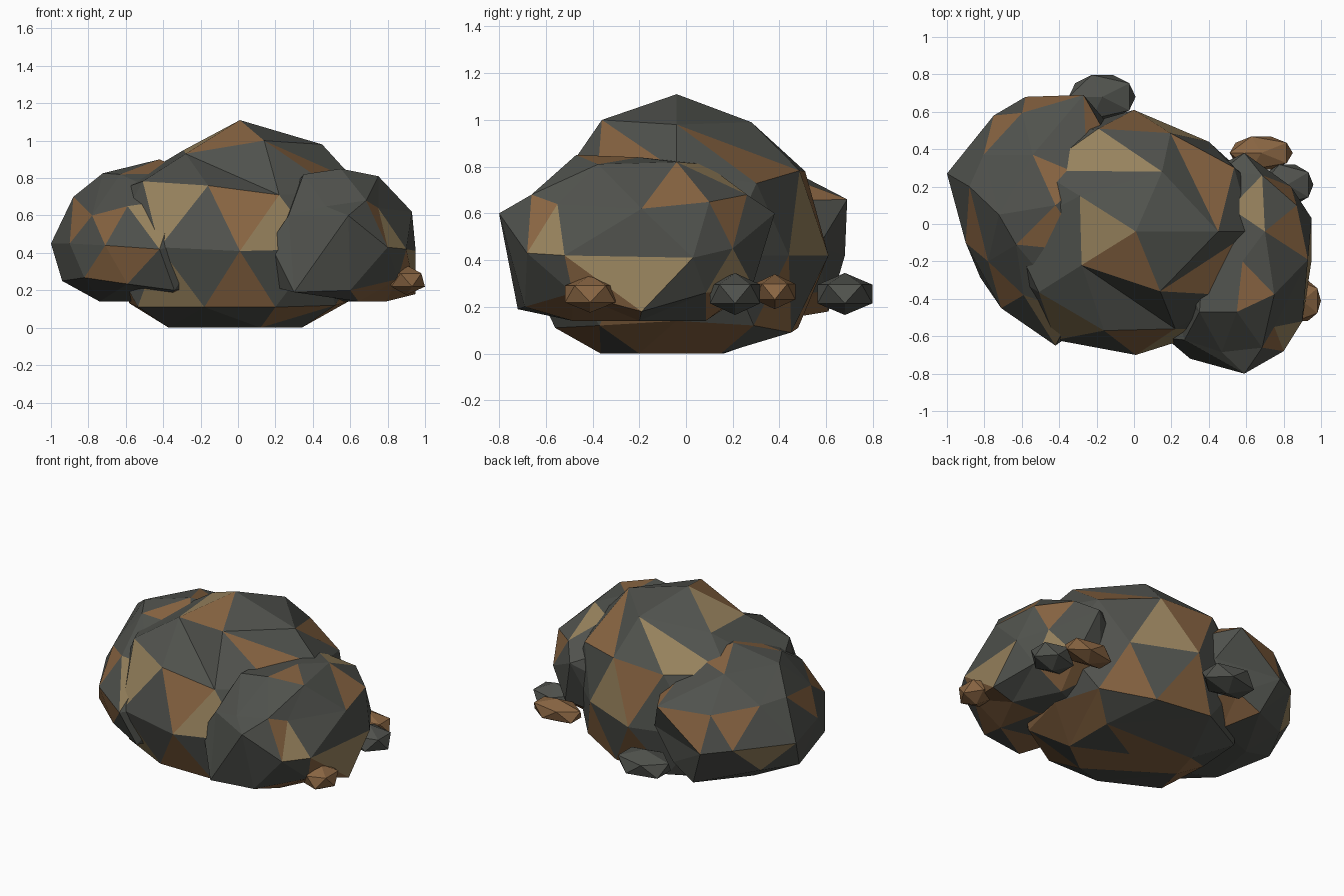
import bpy, bmesh, math, random
from mathutils import Vector, Matrix

random.seed(4)


def material(name, color):
    m = bpy.data.materials.new(name)
    m.diffuse_color = (*color, 1)
    return m


GREY = material("grey_stone", (0.08, 0.084, 0.074))
BROWN = material("brown_stone", (0.25, 0.13, 0.055))
TAN = material("tan_stone", (0.31, 0.225, 0.11))


def rock(name, center, radii, subdiv, floor=0.0, corners=(), brown=(), tan=(),
         base=0):
    """Faceted ellipsoid, flattened underneath, with chosen corners and patches."""
    bm = bmesh.new()
    bmesh.ops.create_icosphere(bm, subdivisions=subdiv, radius=1)
    bmesh.ops.rotate(bm, verts=bm.verts, cent=(0, 0, 0),
                     matrix=Matrix.Rotation(math.radians(36), 3, 'Z'))
    c = Vector(center)
    for v in bm.verts:
        v.co = Vector([a * r for a, r in zip(v.co, radii)]) + c
        v.co.z = max(v.co.z, floor)
    # pull the nearest free corner to each measured corner
    free = list(bm.verts)
    for p in corners:
        v = min(free, key=lambda q: (q.co - Vector(p)).length)
        v.co = p
        free.remove(v)
    # colour patches, with scattered brown on the undersides
    for f in bm.faces:
        f.smooth = False
        low = subdiv > 1 and f.calc_center_median().z < 0.28
        f.material_index = 1 if low and random.random() < 0.4 else base
    for spots, index in ((brown, 1), (tan, 2)):
        for p in spots:
            f = min(bm.faces, key=lambda q: (q.calc_center_median() - Vector(p)).length)
            f.material_index = index
    bmesh.ops.recalc_face_normals(bm, faces=bm.faces)
    me = bpy.data.meshes.new(name)
    bm.to_mesh(me)
    bm.free()
    for m in (GREY, BROWN, TAN):
        me.materials.append(m)
    ob = bpy.data.objects.new(name, me)
    bpy.context.collection.objects.link(ob)
    return ob


# Central boulder
rock("main_boulder", (0, -0.04, 0.42), (0.74, 0.65, 0.69), 2, 0.0,
     corners=[(0.01, -0.04, 1.11), (0.14, -0.36, 1.0), (0.45, -0.04, 0.98),
              (0.15, 0.28, 0.99), (-0.29, 0.15, 0.95), (-0.28, -0.22, 0.93),
              (0.01, -0.70, 0.41), (-0.42, -0.62, 0.43), (0.0, 0.61, 0.42),
              (-0.16, -0.57, 0.76), (0.22, -0.56, 0.71), (-0.19, 0.51, 0.78),
              (-0.18, -0.56, 0.11), (0.2, -0.56, 0.11), (0.2, 0.45, 0.09),
              (0.40, 0.44, 0.42), (-0.58, -0.04, 0.13), (0.52, 0.29, 0.12),
              (0.52, -0.37, 0.12), (-0.2, 0.48, 0.11), (0.59, -0.04, 0.14),
              (-0.37, -0.04, 0.0), (0.34, -0.2, 0.0), (0.34, 0.15, 0.0)],
     brown=[(0.33, -0.28, 0.93), (-0.05, -0.22, 1.01), (0.03, -0.62, 0.62),
            (0, -0.62, 0.2), (0.35, 0.3, 0.88), (0.5, 0.25, 0.75),
            (0.1, 0.5, 0.2), (-0.1, 0.55, 0.6), (0.3, -0.45, 0.07)],
     tan=[(-0.35, -0.55, 0.63), (0.2, -0.6, 0.5), (-0.2, 0.05, 1.0),
          (-0.13, 0.32, 0.9), (0.25, 0.52, 0.5), (0.35, 0.45, 0.45),
          (-0.3, -0.5, 0.1)])

# Boulder leaning on the left side
rock("left_boulder", (-0.46, 0.05, 0.46), (0.5, 0.64, 0.43), 2, 0.14,
     corners=[(-1.0, 0.27, 0.45), (-0.75, 0.58, 0.45), (-0.58, 0.68, 0.42),
              (-0.27, 0.69, 0.66), (-0.9, -0.1, 0.45), (-0.71, -0.45, 0.44),
              (-0.42, -0.65, 0.42), (-0.88, 0.2, 0.70), (-0.63, -0.11, 0.82),
              (-0.42, 0.1, 0.9), (-0.94, 0.15, 0.25), (-0.34, -0.58, 0.2),
              (-0.59, -0.38, 0.65), (-0.78, -0.2, 0.6), (-0.74, -0.1, 0.14),
              (-0.48, 0.61, 0.18)],
     brown=[(-0.5, 0.3, 0.88), (-0.65, 0.52, 0.65), (-0.25, 0.55, 0.7),
            (-0.47, 0, 0.88), (-0.72, -0.35, 0.6), (-0.85, -0.1, 0.55),
            (-0.7, -0.4, 0.32), (-0.55, -0.5, 0.25), (-0.5, 0.6, 0.5)],
     tan=[(-0.5, -0.5, 0.55), (-0.8, 0.45, 0.33)])

# Boulder leaning on the right side
rock("right_boulder", (0.58, -0.2, 0.47), (0.4, 0.57, 0.4), 2, 0.14,
     corners=[(0.59, -0.8, 0.6), (0.8, -0.68, 0.43), (0.93, -0.19, 0.62),
              (0.95, 0.03, 0.41), (0.90, -0.52, 0.42), (0.59, 0.38, 0.6),
              (0.55, -0.47, 0.85), (0.35, -0.47, 0.82), (0.7, -0.04, 0.82),
              (0.58, -0.2, 0.84), (0.27, -0.62, 0.6), (0.17, -0.61, 0.45),
              (0.3, -0.72, 0.19), (0.6, -0.69, 0.2), (0.95, -0.19, 0.18),
              (0.84, 0.2, 0.45), (0.75, -0.55, 0.64), (0.18, -0.5, 0.22)],
     brown=[(0.65, -0.35, 0.82), (0.72, 0.2, 0.65), (0.7, -0.62, 0.6),
            (0.85, -0.1, 0.7), (0.85, -0.45, 0.28), (0.4, -0.6, 0.16)],
     tan=[(0.65, 0.05, 0.77), (0.93, -0.2, 0.35), (0.82, -0.58, 0.5),
          (0.75, 0.2, 0.35)])

# Pebbles: centre, half extents, colour slot
PEBBLES = [((0.90, -0.41, 0.255), (0.10, 0.11, 0.08), 1),
           ((0.82, 0.21, 0.255), (0.14, 0.11, 0.09), 0),
           ((0.68, 0.38, 0.265), (0.17, 0.09, 0.075), 1),
           ((-0.17, 0.68, 0.255), (0.18, 0.12, 0.09), 0)]
for i, (c, (hx, hy, hz), slot) in enumerate(PEBBLES):
    rock(f"pebble_{i + 1}", c, (hx / 0.9, hy / 0.87, hz), 1, base=slot)
